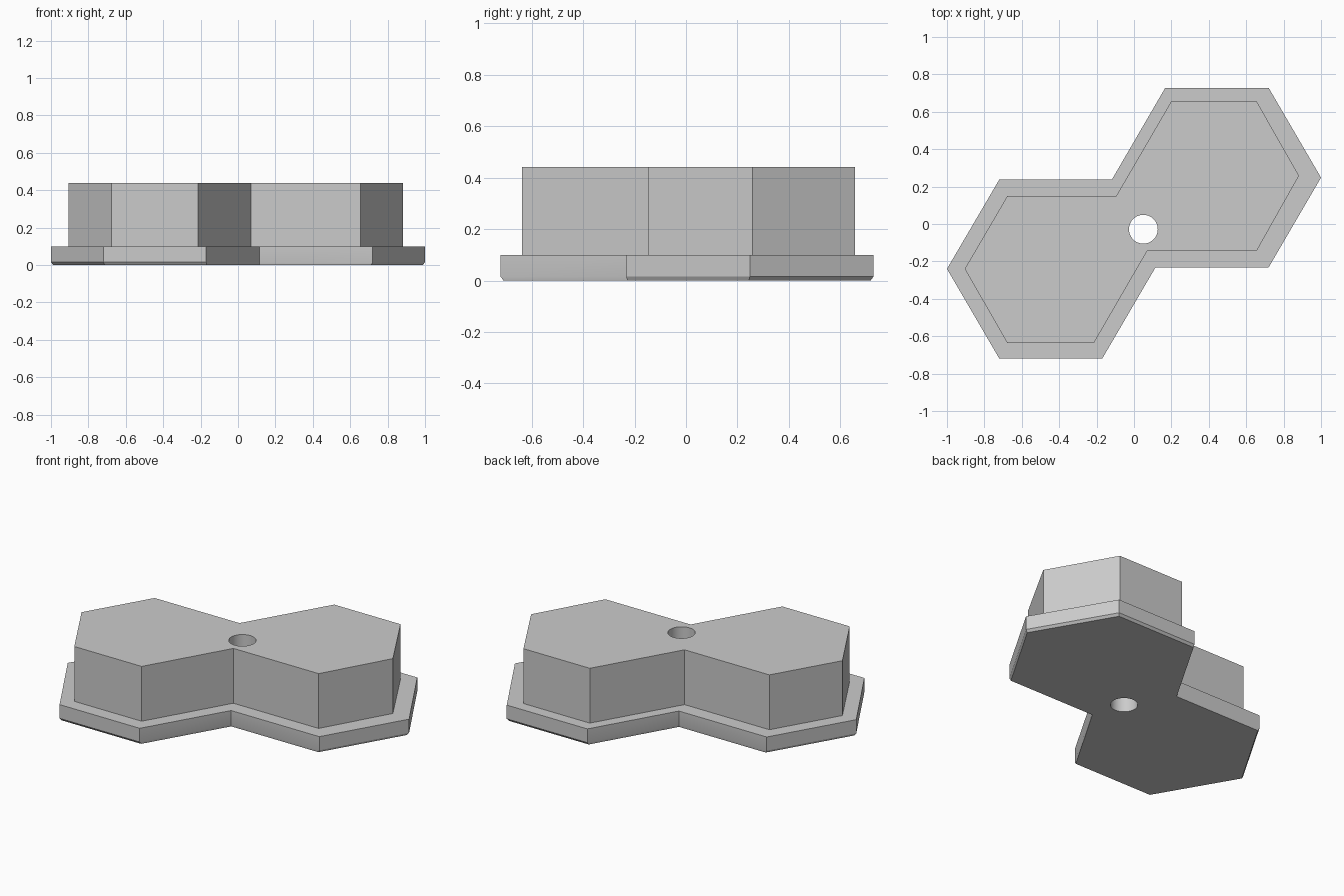
import bpy, bmesh

cube = bpy.data.objects.get("Cube")
if cube:
    bpy.data.objects.remove(cube, do_unlink=True)

grey = bpy.data.materials.new("plain grey")
grey.use_nodes = True
colour = (0.6, 0.6, 0.6, 1)
grey.diffuse_color = colour
grey.node_tree.nodes["Principled BSDF"].inputs["Base Color"].default_value = colour

# Outlines of the joined pair of hexagons
base = [(-1, -.24), (-.72, -.72), (-.17, -.72), (.115, -.232), (.72, -.232),
        (1, .248), (.72, .728), (.167, .728), (-.118, .238), (-.72, .238)]
block = [(-.905, -.24), (-.677, -.637), (-.215, -.637), (.07, -.145), (.655, -.145),
         (.882, .258), (.655, .657), (.2, .657), (-.095, .15), (-.677, .15)]
foot = [(x * .988, y * .985) for x, y in base]

# Body: chamfered foot, flange and raised block stacked as rings
bm = bmesh.new()
layers = [(foot, 0), (base, .015), (base, .1), (block, .1), (block, .44)]
rings = [[bm.verts.new((x, y, z)) for x, y in outline] for outline, z in layers]
for low, high in zip(rings, rings[1:]):
    for i in range(len(low)):
        j = (i + 1) % len(low)
        bm.faces.new((low[i], low[j], high[j], high[i]))
bm.faces.new(rings[0][::-1])
bm.faces.new(rings[-1])
mesh = bpy.data.meshes.new("hexagon_pair_body")
bm.to_mesh(mesh)
bm.free()
mesh.materials.append(grey)
body = bpy.data.objects.new("hexagon_pair_body", mesh)
bpy.context.collection.objects.link(body)

# Round through hole
bpy.ops.mesh.primitive_cylinder_add(vertices=48, radius=.077, depth=2, location=(.05, -.028, .2))
cutter = bpy.context.object
cutter.name = "hole_cutter"
cutter.data.materials.append(grey)
cut = body.modifiers.new("through_hole", 'BOOLEAN')
cut.operation = 'DIFFERENCE'
cut.solver = 'EXACT'
cut.object = cutter

# Apply the cut, remove the cutter and smooth the bore
bpy.ops.object.select_all(action='DESELECT')
body.select_set(True)
bpy.context.view_layer.objects.active = body
bpy.ops.object.modifier_apply(modifier=cut.name)
bpy.data.objects.remove(cutter, do_unlink=True)
bpy.ops.object.shade_smooth_by_angle(angle=.5)
